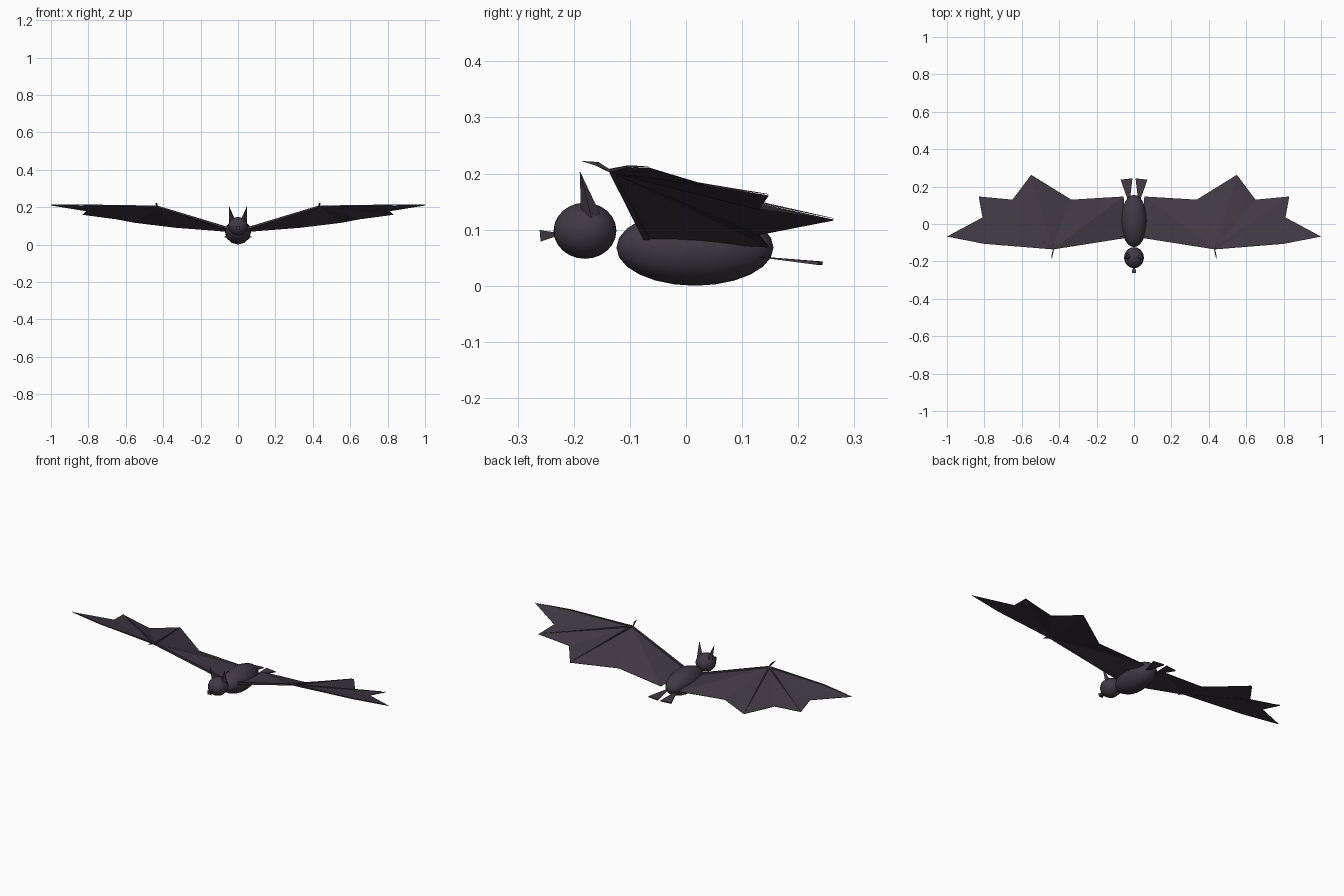
import bpy, bmesh, math
from mathutils import Vector, Matrix

cube = bpy.data.objects.get("Cube")
if cube:
    bpy.data.objects.remove(cube)


def make_material(name, rgb):
    m = bpy.data.materials.new(name)
    m.use_nodes = True
    m.diffuse_color = (*rgb, 1)
    bsdf = m.node_tree.nodes["Principled BSDF"]
    bsdf.inputs["Base Color"].default_value = (*rgb, 1)
    bsdf.inputs["Roughness"].default_value = 0.9
    return m


FUR = make_material("dark_purple_grey", (0.052, 0.041, 0.057))


def add_object(name, bm, smooth=False):
    mesh = bpy.data.meshes.new(name)
    bm.to_mesh(mesh)
    bm.free()
    mesh.materials.append(FUR)
    for p in mesh.polygons:
        p.use_smooth = smooth
    obj = bpy.data.objects.new(name, mesh)
    bpy.context.collection.objects.link(obj)
    return obj


def ellipsoid(name, center, radii, segments, rings):
    # poles point along the length of the animal
    bm = bmesh.new()
    bmesh.ops.create_uvsphere(bm, u_segments=segments, v_segments=rings, radius=1)
    bm.transform(Matrix.Translation(center) @ Matrix.Diagonal((*radii, 1))
                 @ Matrix.Rotation(math.pi / 2, 4, 'X'))
    return add_object(name, bm, True)


def add_spike(bm, start, end, r1, r2, sides=4, flat=1.0):
    # tapered bar between two points, optionally flattened in z
    start, end = Vector(start), Vector(end)
    axis = end - start
    new = bmesh.ops.create_cone(bm, cap_ends=True, segments=sides, radius1=r1,
                                radius2=r2, depth=axis.length)["verts"]
    turn = axis.to_track_quat('Z', 'Y').to_matrix().to_4x4()
    spin = Matrix.Rotation(math.pi / sides, 4, 'Z')
    bmesh.ops.transform(bm, matrix=Matrix.Translation((start + end) / 2) @ turn
                        @ Matrix.Diagonal((1, flat, 1, 1)) @ spin, verts=new)


# Body and head
ellipsoid("body", (0, 0.016, 0.068), (0.07, 0.14, 0.068), 12, 12)
ellipsoid("head", (0, -0.18, 0.098), (0.053, 0.056, 0.05), 12, 12)

# Nose flares towards the front
bm = bmesh.new()
add_spike(bm, (0, -0.225, 0.092), (0, -0.26, 0.089), 0.003, 0.017, 4, 0.85)
add_object("nose", bm)

# Wing landmarks on the left side
wrist = Vector((0.435, -0.132, 0.203))
root_front = Vector((0.05, -0.07, 0.085))
lead_bend = Vector((0.8, -0.104, 0.21))
tip = Vector((1.0, -0.067, 0.211))
outer_finger = Vector((0.83, 0.147, 0.161))
inner_finger = Vector((0.55, 0.263, 0.118))
root_back = Vector((0.055, 0.147, 0.07))
rim = [lead_bend, tip, Vector((0.81, 0.035, 0.18)), outer_finger,
       Vector((0.65, 0.13, 0.137)), inner_finger,
       Vector((0.335, 0.13, 0.092)), root_back, root_front]

for side, s in (("left", 1), ("right", -1)):
    def flip(p):
        return Vector((s * p[0], p[1], p[2]))

    # Membrane fans out from the wrist
    bm = bmesh.new()
    hub = bm.verts.new(flip(wrist))
    edge = [bm.verts.new(flip(p)) for p in rim]
    for a, b in zip(edge, edge[1:]):
        bm.faces.new((hub, a, b) if s > 0 else (hub, b, a))
    wing = add_object(side + "_wing_membrane", bm)
    thick = wing.modifiers.new("thickness", 'SOLIDIFY')
    thick.thickness = 0.002

    # Arm and finger bones lie just on top of the membrane
    bm = bmesh.new()
    lift = Vector((0, 0, 0.002))
    for a, b, r1, r2 in ((root_front, wrist, 0.008, 0.006),
                         (wrist, lead_bend, 0.005, 0.003),
                         (lead_bend, tip, 0.003, 0.0005),
                         (wrist, outer_finger, 0.006, 0.0005),
                         (wrist, inner_finger, 0.006, 0.0005)):
        add_spike(bm, flip(a + lift), flip(b + lift), r1, r2)
    add_object(side + "_wing_bones", bm)

    # Thumb claw at the wrist
    bm = bmesh.new()
    add_spike(bm, flip((0.43, -0.135, 0.204)), flip((0.436, -0.158, 0.217)), 0.003, 0.005)
    add_spike(bm, flip((0.436, -0.158, 0.217)), flip((0.44, -0.185, 0.222)), 0.005, 0.0004)
    add_object(side + "_thumb_claw", bm)

    # Ear
    bm = bmesh.new()
    add_spike(bm, flip((0.031, -0.17, 0.125)), flip((0.047, -0.189, 0.203)), 0.02, 0.0005, 4, 0.75)
    add_object(side + "_ear", bm)

    # Foot is a flat fan that widens to the back
    bm = bmesh.new()
    add_spike(bm, flip((0.027, 0.125, 0.052)), flip((0.04, 0.24, 0.04)), 0.007, 0.045, 4, 0.1)
    add_object(side + "_foot", bm)
